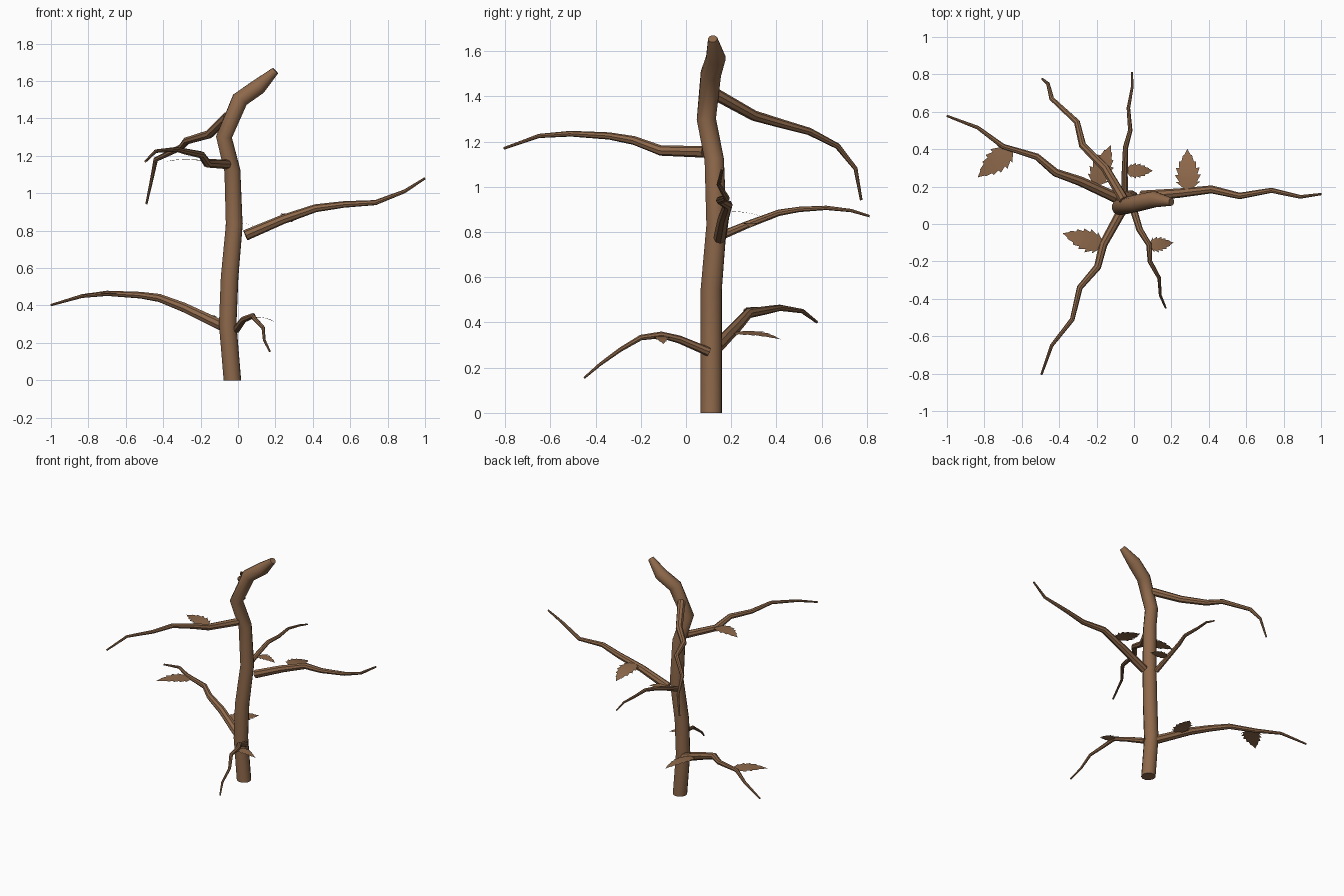
import bpy, bmesh, math
from mathutils import Vector

cube = bpy.data.objects.get("Cube")
if cube:
    bpy.data.objects.remove(cube, do_unlink=True)

bark = bpy.data.materials.new("brown_bark")
bark.use_nodes = True
BROWN = (0.27, 0.14, 0.07, 1)
bark.diffuse_color = BROWN
bark.node_tree.nodes["Principled BSDF"].inputs["Base Color"].default_value = BROWN


def finish(bm, name, recalc=True):
    if recalc:
        bmesh.ops.recalc_face_normals(bm, faces=bm.faces)
    mesh = bpy.data.meshes.new(name)
    bm.to_mesh(mesh)
    bm.free()
    mesh.materials.append(bark)
    obj = bpy.data.objects.new(name, mesh)
    bpy.context.collection.objects.link(obj)
    bpy.ops.object.select_all(action='DESELECT')
    obj.select_set(True)
    bpy.context.view_layer.objects.active = obj
    bpy.ops.object.shade_smooth_by_angle(angle=math.radians(40))


def tube(name, points, radii, sides):
    """Sweep a tapering ring along the points and cap both ends."""
    pts = [Vector(p) for p in points]
    bm = bmesh.new()
    rings = []
    last = len(pts) - 1
    up = Vector((0.3, 1, 0.2))
    for i, p in enumerate(pts):
        ahead = (pts[min(i + 1, last)] - pts[min(i, last - 1)]).normalized()
        behind = (pts[max(i, 1)] - pts[max(i - 1, 0)]).normalized()
        tangent = (ahead + behind).normalized()
        up = (up - tangent * up.dot(tangent)).normalized()
        side = tangent.cross(up)
        ring = []
        for k in range(sides):
            a = 2 * math.pi * k / sides
            co = p + (up * math.cos(a) + side * math.sin(a)) * radii[i]
            co.z = 0 if p.z == 0 else co.z
            ring.append(bm.verts.new(co))
        rings.append(ring)
    for a, b in zip(rings, rings[1:]):
        for k in range(sides):
            n = (k + 1) % sides
            bm.faces.new((a[k], a[n], b[n], b[k]))
    bm.faces.new(rings[0])
    bm.faces.new(rings[-1])
    finish(bm, name)


def branch(name, points, thick, thin=0.006):
    n = len(points) - 1
    tube(name, points, [thick + (thin - thick) * i / n for i in range(n + 1)], 8)


def leaf(name, base, tip, width, roll=0.0):
    """Serrated blade, arched along its midrib."""
    base, tip = Vector(base), Vector(tip)
    axis = tip - base
    flat = Vector((-axis.y, axis.x, 0)).normalized()
    flat.z = roll
    teeth = 5
    # Each tooth flares forward, then steps back towards the midrib
    outline = [(0.0, 0.08)]
    for i in range(teeth):
        t = (i + 1) / (teeth + 1)
        w = math.sin(math.pi * (0.12 + 0.88 * t) ** 0.75)
        outline += [(t, w), (t + 0.015, w * 0.72)]
    outline.append((1.0, 0.01))
    bm = bmesh.new()
    rows = []
    for t, w in outline:
        mid = base + axis * t + Vector((0, 0, 0.012 * math.sin(math.pi * t)))
        lean = axis * (0.06 * w)
        rows.append([bm.verts.new(mid + flat * (s * w * width / 2) + (lean if s else lean * 0))
                     for s in (1, 0, -1)])
    for a, b in zip(rows, rows[1:]):
        for k in (0, 1):
            bm.faces.new((a[k], a[k + 1], b[k + 1], b[k]))
    finish(bm, name, recalc=False)


# Trunk with a bent, tapering top
tube("trunk",
     [(-.03, .112, 0), (-.055, .112, .3), (-.045, .112, .55), (-.02, .135, .83),
      (-.03, .125, 1.12), (-.075, .09, 1.3), (.01, .11, 1.5), (.11, .132, 1.57),
      (.2, .118, 1.655)],
     [.048, .048, .048, .046, .044, .044, .046, .044, .021], 12)

# Branches, from the trunk outwards
branch("lower_right_branch",
       [(-.06, .125, .28), (-.29, .23, .39), (-.42, .275, .44), (-.52, .36, .455),
        (-.70, .415, .465), (-.835, .515, .45), (-1, .578, .402)], .03)
branch("left_branch",
       [(.04, .15, .775), (.24, .165, .86), (.415, .185, .92), (.565, .15, .94),
        (.735, .18, .95), (.89, .145, 1.01), (1, .16, 1.08)], .029)
branch("front_branch",
       [(-.06, .08, 1.155), (-.165, -.11, 1.16), (-.195, -.23, 1.205), (-.29, -.34, 1.225),
        (-.33, -.51, 1.235), (-.44, -.65, 1.225), (-.495, -.805, 1.17)], .026)
branch("upper_back_branch",
       [(-.055, .13, 1.41), (-.155, .3, 1.315), (-.275, .42, 1.28), (-.305, .545, 1.245),
        (-.44, .67, 1.18), (-.46, .75, 1.08), (-.49, .775, .942)], .027)
branch("middle_back_branch",
       [(-.05, .17, .79), (-.05, .265, .83), (-.045, .41, .885), (-.02, .5, .9),
        (-.03, .62, .907), (-.01, .73, .895), (-.01, .812, .87)], .019, .005)
branch("lower_front_branch",
       [(-.01, .1, .27), (.03, -.03, .325), (.08, -.11, .345), (.085, -.2, .333),
        (.135, -.29, .28), (.14, -.38, .215), (.17, -.45, .155)], .02, .005)

# Leaves, from stalk to tip
leaf("lower_right_outer_leaf", (-.65, .41, .46), (-.835, .25, .452), .14)
leaf("lower_right_inner_leaf", (-.21, .2, .355), (-.125, .42, .325), .13, .15)
leaf("middle_back_leaf", (-.045, .285, .835), (.1, .285, .82), .085)
leaf("left_branch_leaf", (.29, .175, .895), (.285, .4, .845), .14)
leaf("front_branch_leaf", (-.16, -.115, 1.17), (-.38, -.05, 1.17), .13)
leaf("lower_front_leaf", (.075, -.115, .338), (.21, -.1, .305), .085)
